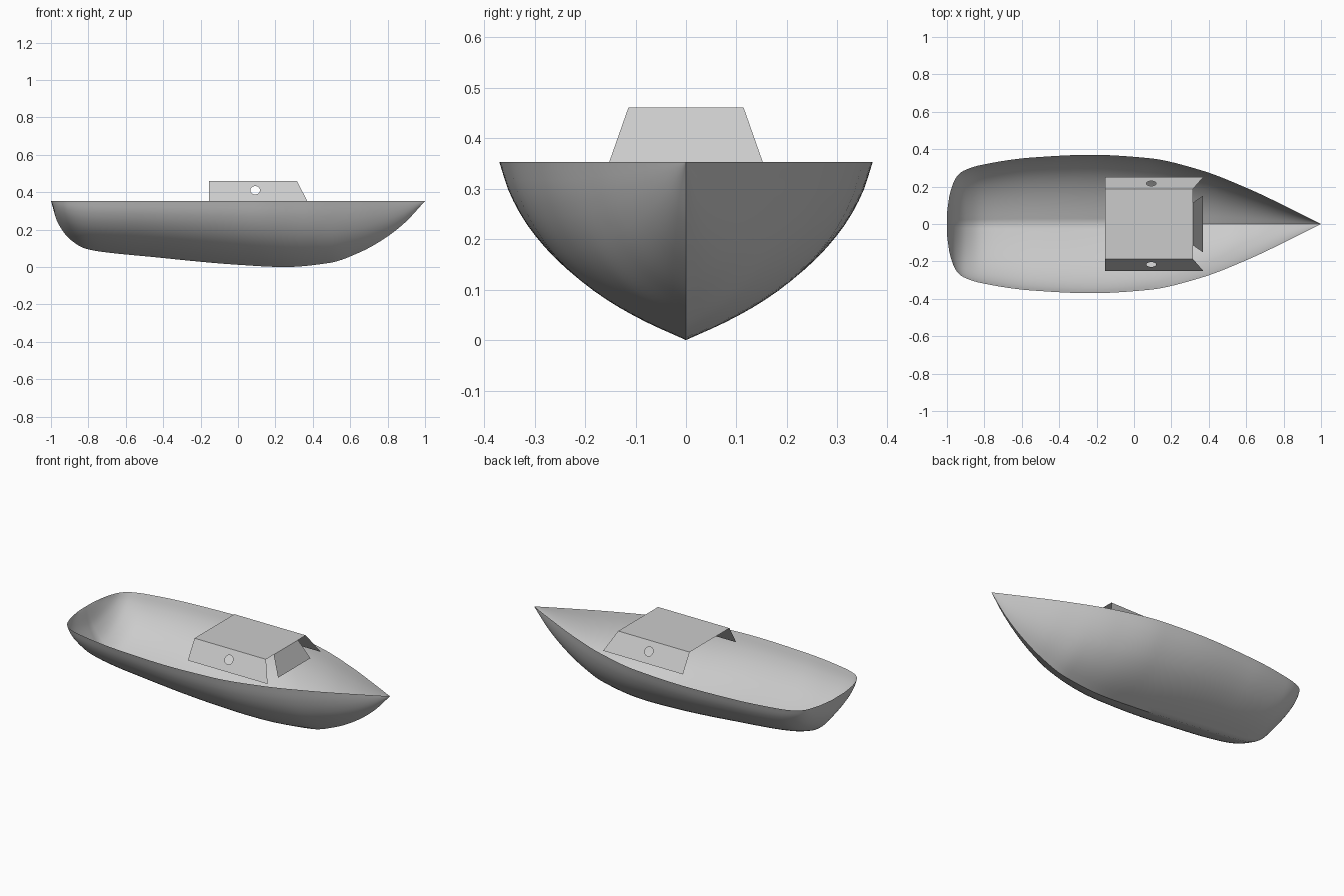
import bpy, bmesh, math
from mathutils import Vector

if "Cube" in bpy.data.objects:
    bpy.data.objects.remove(bpy.data.objects["Cube"])

grey = bpy.data.materials.new("plain grey")
grey.diffuse_color = (0.6, 0.6, 0.6, 1)
grey.use_nodes = True
grey.node_tree.nodes["Principled BSDF"].inputs["Base Color"].default_value = grey.diffuse_color
RIM = 0.353


def curve(pts):
    """Smooth monotone interpolation through (x, value) points."""
    n = len(pts)
    d = [(pts[i + 1][1] - pts[i][1]) / (pts[i + 1][0] - pts[i][0]) for i in range(n - 1)]
    m = [d[0]] + [2 * a * b / (a + b) if a * b > 0 else 0 for a, b in zip(d, d[1:])] + [d[-1]]

    def f(x):
        i = 0
        while i < n - 2 and x > pts[i + 1][0]:
            i += 1
        (x0, y0), (x1, y1) = pts[i], pts[i + 1]
        h = x1 - x0
        t = (x - x0) / h
        return (y0 * (1 + 2 * t) * (1 - t) ** 2 + h * m[i] * t * (1 - t) ** 2
                + y1 * t * t * (3 - 2 * t) + h * m[i + 1] * t * t * (t - 1))
    return f


def finish(name, bm, smooth=None):
    me = bpy.data.meshes.new(name)
    bm.to_mesh(me)
    bm.free()
    me.materials.append(grey)
    ob = bpy.data.objects.new(name, me)
    bpy.context.collection.objects.link(ob)
    if smooth:
        bpy.ops.object.select_all(action='DESELECT')
        ob.select_set(True)
        bpy.context.view_layer.objects.active = ob
        bpy.ops.object.shade_smooth_by_angle(angle=math.radians(smooth))
    return ob


# Hull: open shell lofted from keel line, rim outline and one section shape
keel = curve([(-1, RIM), (-.965, .24), (-.9, .15), (-.82, .1), (-.74, .083), (-.47, .055),
              (0, .012), (.25, 0), (.49, .022), (.65, .078), (.78, .15), (.89, .235), (1, RIM)])
half = curve([(-1, .06), (-.985, .16), (-.95, .25), (-.91, .285), (-.82, .315), (-.55, .355),
              (-.23, .37), (.08, .352), (.35, .29), (.62, .185), (.83, .085), (1, 0)])
section = curve([(0, 0), (.25, .105), (.46, .222), (.675, .395), (.84, .6), (.945, .81), (1, 1)])

bm = bmesh.new()
NX, NT = 96, 20
rows = []
for i in range(NX + 1):
    x = -math.cos(math.pi * i / NX)
    k, b = keel(x), half(x)
    row = []
    for j in range(-NT, NT + 1):
        t = math.sin(math.pi / 2 * j / NT)
        row.append(bm.verts.new((x, b * t, k + (RIM - k) * section(abs(t)))))
    rows.append(row)
for r0, r1 in zip(rows, rows[1:]):
    for j in range(2 * NT):
        bm.faces.new((r0[j], r0[j + 1], r1[j + 1], r1[j]))
bmesh.ops.remove_doubles(bm, verts=bm.verts, dist=1e-5)
finish("hull", bm, 40)

# Cabin dimensions
BACK, TOP_X, BASE_X, TOP_Z = -.155, .315, .37, .461
TOP_Y, BASE_Y = .187, .25


def plate(name, pts):
    bm = bmesh.new()
    bm.faces.new([bm.verts.new(p) for p in pts])
    return finish(name, bm)


# Cabin roof and narrow front panel, with open gaps beside it
plate("cabin_roof", [(BACK, -TOP_Y, TOP_Z), (TOP_X, -TOP_Y, TOP_Z),
                     (TOP_X, TOP_Y, TOP_Z), (BACK, TOP_Y, TOP_Z)])
plate("cabin_front_panel", [(BASE_X, -.152, RIM), (BASE_X, .152, RIM),
                            (TOP_X, .114, TOP_Z), (TOP_X, -.114, TOP_Z)])


# Sloping cabin side walls, each with a round open porthole
def side_wall(name, side):
    bm = bmesh.new()

    def loop(pts):
        vs = [bm.verts.new((x, side * (BASE_Y + (TOP_Y - BASE_Y) * s), RIM + (TOP_Z - RIM) * s))
              for x, s in pts]
        return [bm.edges.new((vs[i - 1], vs[i])) for i in range(len(vs))]

    edges = loop([(BACK, 0), (BASE_X, 0), (TOP_X, 1), (BACK, 1)])
    slant = math.hypot(TOP_Y - BASE_Y, TOP_Z - RIM)
    edges += loop([(.092 + .026 * math.cos(a), .53 + .026 / slant * math.sin(a))
                   for a in (2 * math.pi * i / 24 for i in range(24))])
    out = Vector((0, side * (TOP_Z - RIM), BASE_Y - TOP_Y)).normalized()
    bmesh.ops.triangle_fill(bm, use_beauty=True, edges=edges, normal=out)
    bm.normal_update()
    for f in bm.faces:
        if f.normal.dot(out) < 0:
            f.normal_flip()
    finish(name, bm)


side_wall("cabin_side_right", -1)
side_wall("cabin_side_left", 1)
